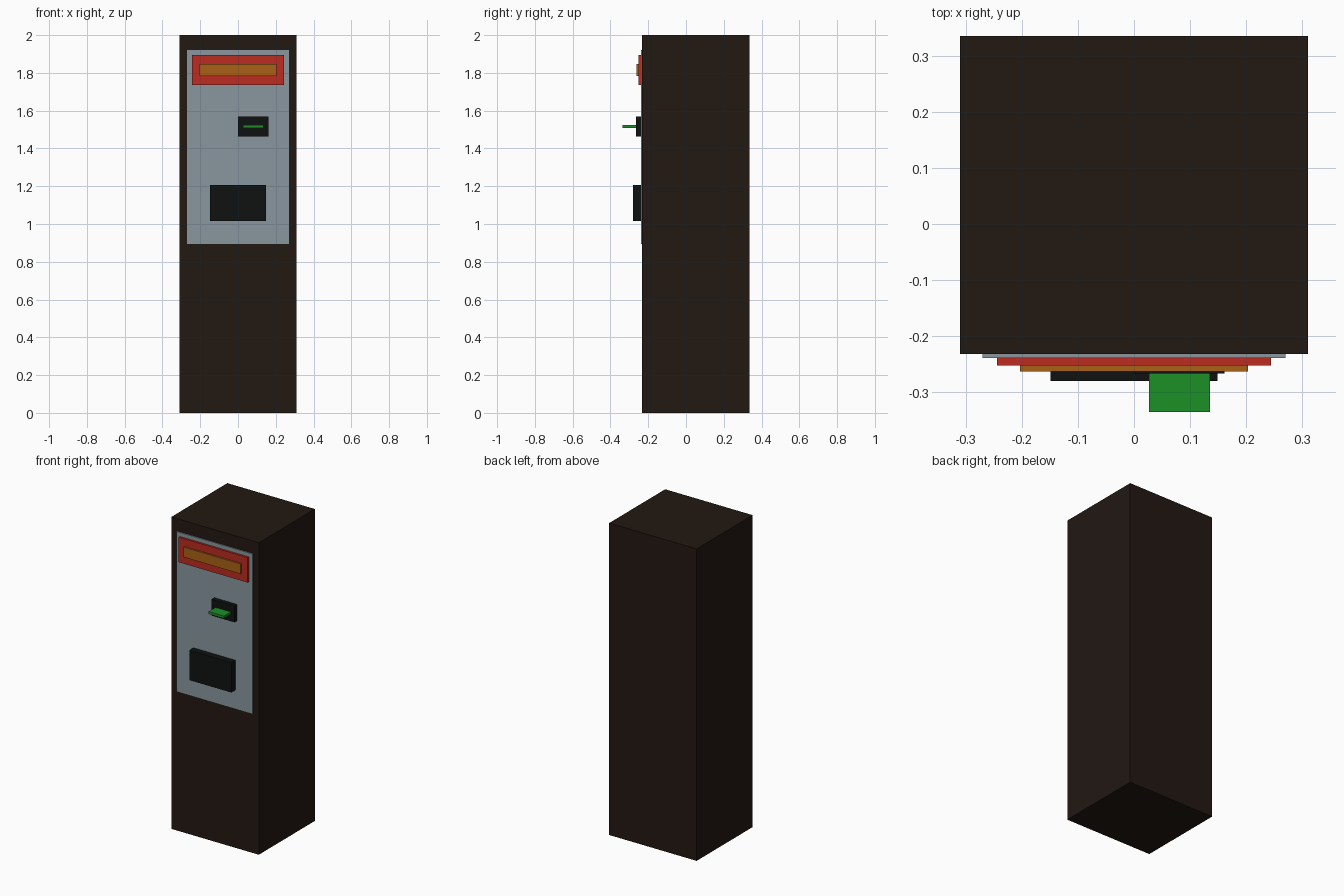
import bpy

if "Cube" in bpy.data.objects:
    bpy.data.objects.remove(bpy.data.objects["Cube"])


def material(name, rgb):
    mat = bpy.data.materials.new(name)
    mat.diffuse_color = (*rgb, 1.0)
    mat.use_nodes = True
    mat.node_tree.nodes["Principled BSDF"].inputs["Base Color"].default_value = mat.diffuse_color
    return mat


def box(name, x, y, z, mat):
    """Box spanning the (min, max) ranges on each axis."""
    bpy.ops.mesh.primitive_cube_add(size=1, location=[(a + b) / 2 for a, b in (x, y, z)])
    obj = bpy.context.object
    obj.name = name
    obj.scale = [b - a for a, b in (x, y, z)]
    bpy.ops.object.transform_apply(location=False, rotation=False, scale=True)
    obj.data.materials.append(mat)
    return obj


brown = material("dark_brown", (0.016, 0.009, 0.006))
steel = material("steel_grey", (0.25, 0.31, 0.34))
red = material("red", (0.5, 0.025, 0.015))
amber = material("amber", (0.4, 0.12, 0.008))
black = material("black", (0.005, 0.006, 0.006))
green = material("green", (0.012, 0.28, 0.02))

FRONT = -0.232   # cabinet front face
PANEL = -0.239   # panel front face

# Cabinet and front panel
box("cabinet", (-0.31, 0.31), (FRONT, 0.335), (0, 2), brown)
box("front_panel", (-0.27, 0.27), (PANEL, FRONT), (0.893, 1.92), steel)

# Sign frame with amber display strip
box("sign_frame", (-0.244, 0.244), (-0.252, PANEL), (1.735, 1.895), red)
box("display_strip", (-0.203, 0.203), (-0.263, -0.252), (1.783, 1.847), amber)

# Ticket slot with protruding ticket
box("ticket_slot", (0.0, 0.161), (-0.266, PANEL), (1.463, 1.568), black)
box("ticket", (0.027, 0.135), (-0.335, -0.266), (1.507, 1.523), green)

# Collection tray
box("collection_tray", (-0.149, 0.149), (-0.28, PANEL), (1.015, 1.207), black)
